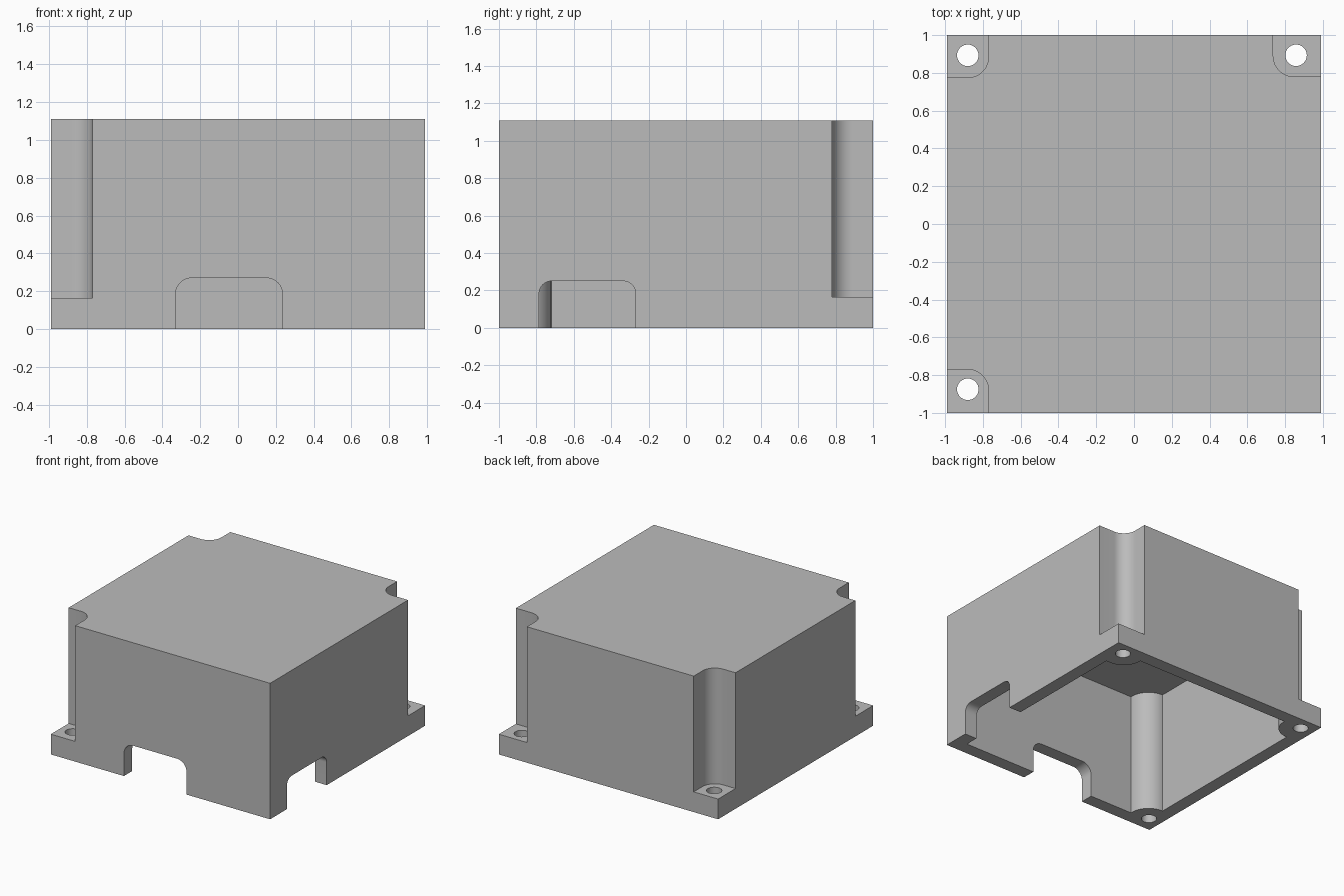
import bpy
import bmesh
from math import pi, cos, sin, radians
from mathutils import Vector

if "Cube" in bpy.data.objects:
    bpy.data.objects.remove(bpy.data.objects["Cube"])

HX, HY, HEIGHT = 0.99, 1.0, 1.11
WALL = 0.107
FLANGE = 0.165
SKIN = 0.05     # wall between a corner notch and the cavity
ROUND = 0.11    # notch corner radius

grey = bpy.data.materials.new("light grey")
grey.use_nodes = True
grey.diffuse_color = (0.5, 0.5, 0.5, 1)
grey.node_tree.nodes["Principled BSDF"].inputs["Base Color"].default_value = (0.5, 0.5, 0.5, 1)


def arc(cx, cy, r, start, end, steps=12):
    return [(cx + r * cos(start + (end - start) * i / steps),
             cy + r * sin(start + (end - start) * i / steps)) for i in range(steps + 1)]


def prism(name, points, low, high, axes="xyz"):
    """Extrude a 2D outline; axes tells where its u, v and depth go."""
    def place(u, v, d):
        c = dict(zip(axes, (u, v, d)))
        return Vector((c["x"], c["y"], c["z"]))
    bm = bmesh.new()
    face = bm.faces.new([bm.verts.new(place(u, v, low)) for u, v in points])
    ext = bmesh.ops.extrude_face_region(bm, geom=[face])
    verts = [g for g in ext["geom"] if isinstance(g, bmesh.types.BMVert)]
    bmesh.ops.translate(bm, verts=verts, vec=place(0, 0, high - low))
    bmesh.ops.recalc_face_normals(bm, faces=bm.faces)
    mesh = bpy.data.meshes.new(name)
    bm.to_mesh(mesh)
    bm.free()
    mesh.materials.append(grey)
    obj = bpy.data.objects.new(name, mesh)
    bpy.context.collection.objects.link(obj)
    obj.hide_render = True
    return obj


def rect(x0, x1, y0, y1):
    return [(x0, y0), (x1, y0), (x1, y1), (x0, y1)]


def corner(sx, sy, ex, ey, far_x, far_y, r):
    """Outline of a corner block whose inward corner (ex, ey) is rounded."""
    cx, cy = ex + sx * r, ey + sy * r
    curve = [(cx - sx * r * cos(t), cy - sy * r * sin(t))
             for t in [pi / 2 * i / 12 for i in range(13)]]
    return curve + [(far_x, ey), (far_x, far_y), (ex, far_y)]


def archway(u0, u1, top, r):
    return ([(u0, -0.1), (u1, -0.1)] + arc(u1 - r, top - r, r, 0, pi / 2)
            + arc(u0 + r, top - r, r, pi / 2, pi))


def cut(target, cutter):
    mod = target.modifiers.new("cut", "BOOLEAN")
    mod.operation, mod.solver, mod.object = "DIFFERENCE", "EXACT", cutter
    bpy.context.view_layer.update()
    result = bpy.data.meshes.new_from_object(
        target.evaluated_get(bpy.context.evaluated_depsgraph_get()))
    target.modifiers.clear()
    target.data = result
    bpy.data.objects.remove(cutter)


# Outer block and its hollow
housing = prism("housing", rect(-HX, HX, -HY, HY), 0, HEIGHT)
housing.hide_render = False
cavity = prism("cavity", rect(-HX + WALL, HX - WALL, -HY + WALL, HY - WALL), -0.1, HEIGHT - WALL)

# Three screw corners: sign x, sign y, notch edges, hole centre
screw_corners = [(-1, 1, -0.77, 0.775, -0.88, 0.893),
                 (1, 1, 0.737, 0.78, 0.858, 0.893),
                 (-1, -1, -0.77, -0.77, -0.88, -0.875)]

# Leave solid columns behind the notches
for sx, sy, ex, ey, hx, hy in screw_corners:
    column = corner(sx, sy, ex - sx * SKIN, ey - sy * SKIN, sx * 1.2, sy * 1.2, ROUND + SKIN)
    cut(cavity, prism("column", column, -0.3, 1.3))
cut(housing, cavity)

# Notches above the flange, and screw holes through it
for sx, sy, ex, ey, hx, hy in screw_corners:
    cut(housing, prism("notch", corner(sx, sy, ex, ey, sx * 1.2, sy * 1.2, ROUND), FLANGE, 1.3))
    cut(housing, prism("screw_hole", arc(hx, hy, 0.057, 0, 2 * pi, 32)[:-1], -0.1, 0.4))

# Cable openings in the front and the left wall
cut(housing, prism("front_opening", archway(-0.33, 0.235, 0.27, 0.085), -1.1, -0.86, "xzy"))
cut(housing, prism("side_opening", archway(-0.785, -0.27, 0.25, 0.065), 0.85, 1.1, "yzx"))

bpy.ops.object.select_all(action="DESELECT")
housing.select_set(True)
bpy.context.view_layer.objects.active = housing
bpy.ops.object.shade_smooth_by_angle(angle=radians(30))
